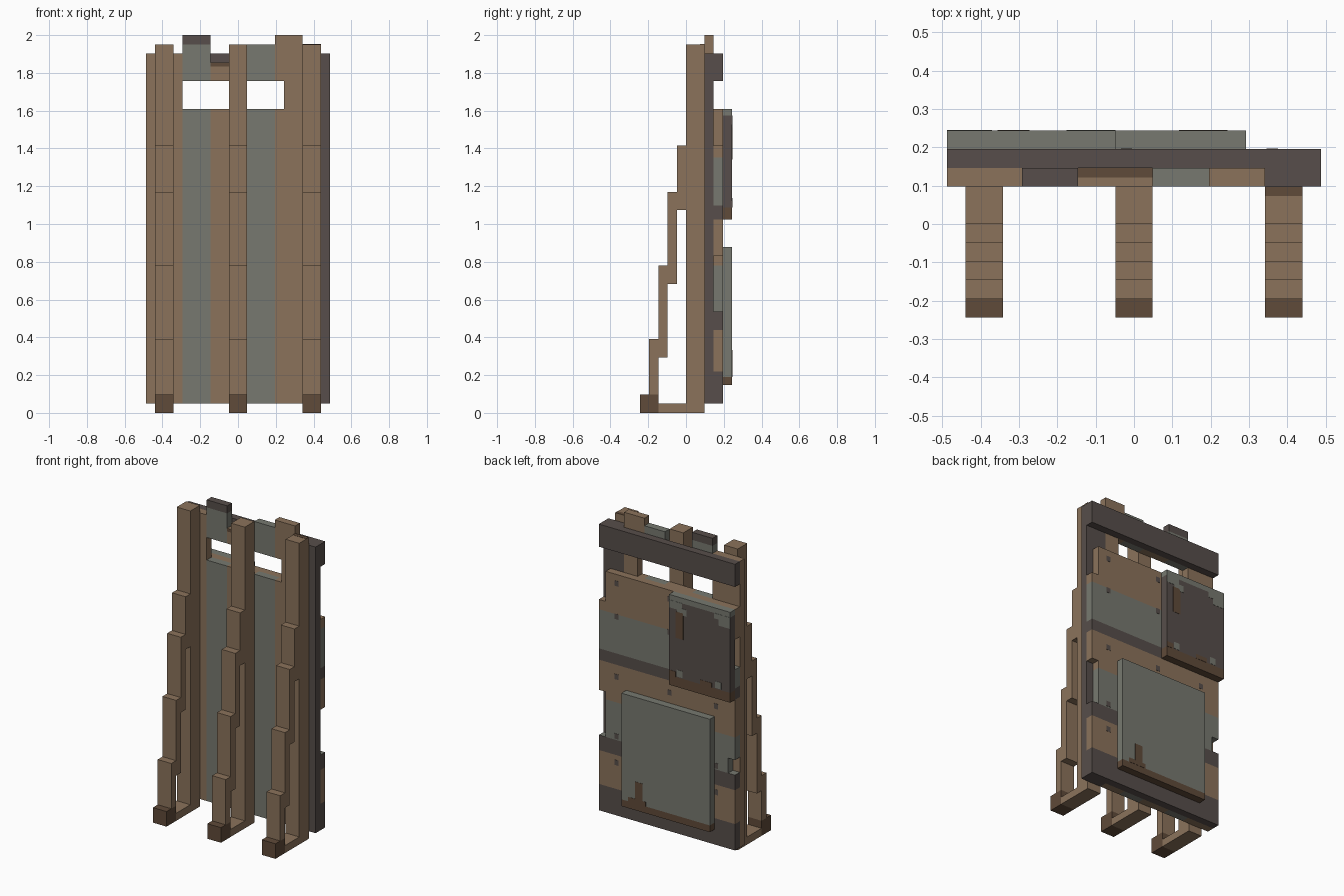
import bpy, bmesh
from mathutils import Vector

cube = bpy.data.objects.get("Cube")
if cube:
    bpy.data.objects.remove(cube, do_unlink=True)

U = 2 / 41      # all parts sit on this block grid
THIN = 0.03     # thickness of painted marks, in grid units


def material(name, rgb):
    m = bpy.data.materials.new(name)
    m.use_nodes = True
    m.diffuse_color = (*rgb, 1)
    m.node_tree.nodes["Principled BSDF"].inputs["Base Color"].default_value = (*rgb, 1)
    return m


BROWN = material("weathered_brown", (0.258, 0.171, 0.105))
GREY = material("faded_grey", (0.184, 0.191, 0.162))
DARK = material("charred_wood", (0.095, 0.076, 0.069))
RUST = material("dark_rust", (0.115, 0.069, 0.041))


def box(name, x, y, z, base, bands=()):
    """Box from grid ranges; each band (height, material) recolours all above it."""
    bm = bmesh.new()
    bmesh.ops.create_cube(bm, size=1)
    for v in bm.verts:
        v.co = Vector([r[0 if c < 0 else 1] * U for r, c in zip((x, y, z), v.co)])
    inside = [b for b in bands if z[0] < b[0] < z[1]]
    for height, _ in inside:
        bmesh.ops.bisect_plane(bm, geom=bm.verts[:] + bm.edges[:] + bm.faces[:],
                               plane_co=(0, 0, height * U), plane_no=(0, 0, 1))
    mats = [base] + [b[1] for b in bands]
    for f in bm.faces:
        h = f.calc_center_median().z / U
        f.material_index = sum(h > b[0] for b in bands)
    mesh = bpy.data.meshes.new(name)
    bm.to_mesh(mesh)
    bm.free()
    for m in mats:
        mesh.materials.append(m)
    ob = bpy.data.objects.new(name, mesh)
    bpy.context.collection.objects.link(ob)
    return ob


def back_mark(name, x, z, depth, mat):
    """Thin painted mark on a rear surface."""
    box(name, x, (depth, depth + THIN), z, mat)


# Three posts, each with a foot, a ground rail and a stepped brace
for side, cx in (("right", -8), ("middle", 0), ("left", 8)):
    x = (cx - 1, cx + 1)
    box(side + "_post", x, (0, 2), (0, 40), BROWN)
    box(side + "_ground_rail", x, (-3, 0), (0, 1), BROWN)
    box(side + "_foot", x, (-5, -3), (0, 2), RUST)
    for i, z in enumerate([(2, 8), (6, 16), (14, 24), (22, 29)]):
        box(f"{side}_brace_{i + 1}", x, (i - 4, i - 3), z, BROWN)
box("left_post_top_stain", (7, 9), (1.5, 2), (40, 40 + THIN), RUST)

# Vertical planks, with a viewing slot through the middle ones
PLANK_Y = (2, 3)
SLOT = (33, 36)
box("plank_1", (-10, -6), PLANK_Y, (1, 39), BROWN)
slotted = [("plank_2", (-6, -3), 41, GREY, [(40, DARK)]),
           ("plank_3", (-3, 1), 38, BROWN, [(37.6, RUST)]),
           ("plank_4", (1, 4), 40, GREY, []),
           ("plank_5_inner", (4, 5), 41, BROWN, [])]
for name, x, top, mat, bands in slotted:
    box(name + "_lower", x, PLANK_Y, (1, SLOT[0]), mat)
    box(name + "_upper", x, PLANK_Y, (SLOT[1], top), mat, bands)
box("plank_5_outer", (5, 7), PLANK_Y, (1, 41), BROWN)
box("plank_6", (7, 10), PLANK_Y, (1, 39), DARK)
box("plank_3_top_wear", (-3, 1), (2, 2.5), (38, 38 + THIN), BROWN)

# Rear cladding: boards with chipped ends, striped by height
STRIPES = [(4.5, BROWN), (9, DARK), (11, GREY), (16, BROWN),
           (21, DARK), (22.5, GREY), (27.7, BROWN)]
boards = [((-10, 10), (1, 11)), ((-9, 9), (11, 13)), ((-10, 9), (13, 17)),
          ((-10, 10), (17, 25)), ((-9, 10), (25, 29)), ((-10, 9), (29, 33))]
for i, (x, z) in enumerate(boards):
    box(f"rear_board_{i + 1}", x, (3, 4), z, DARK, STRIPES)
box("rear_top_beam", (-10, 10), (3, 4), (36, 39), DARK)

# Nail heads on the cladding
for cx in (-7.2, -0.4, 7.4):
    for cz in (8, 11.5, 19.4, 27.4, 31.8):
        back_mark("nail_head", (cx - 0.3, cx + 0.3), (cz - 0.35, cz + 0.35), 4, DARK)

# Upper patch with pale worn edges, studs and rust
box("upper_patch", (-10, -1), (4, 5), (21, 33), RUST, [(22.3, DARK), (32.3, GREY)])
for x, z in [((-10, -8.3), (30.8, 32.3)), ((-8.3, -7.6), (31.6, 32.3)),
             ((-2.9, -1), (31.3, 32.3)), ((-3.6, -2.2), (30.7, 31.6)),
             ((-8.7, -7.8), (22.4, 23.3)), ((-3, -2.1), (22.4, 23.3))]:
    back_mark("worn_paint", x, z, 5, GREY)
for x, z in [((-3.1, -2), (27.5, 31)), ((-2, -1), (22.3, 23)), ((-7.3, -5.6), (22.3, 22.9))]:
    back_mark("rust_patch", x, z, 5, RUST)

# Lower patch with a rusty foot and one drip
box("lower_patch", (-7, 6), (4, 5), (3, 18), RUST, [(3.9, GREY)])
back_mark("rust_drip", (2.9, 4), (3.9, 6.8), 5, RUST)
back_mark("rust_drip_foot", (2.4, 5), (3.9, 4.5), 5, RUST)
